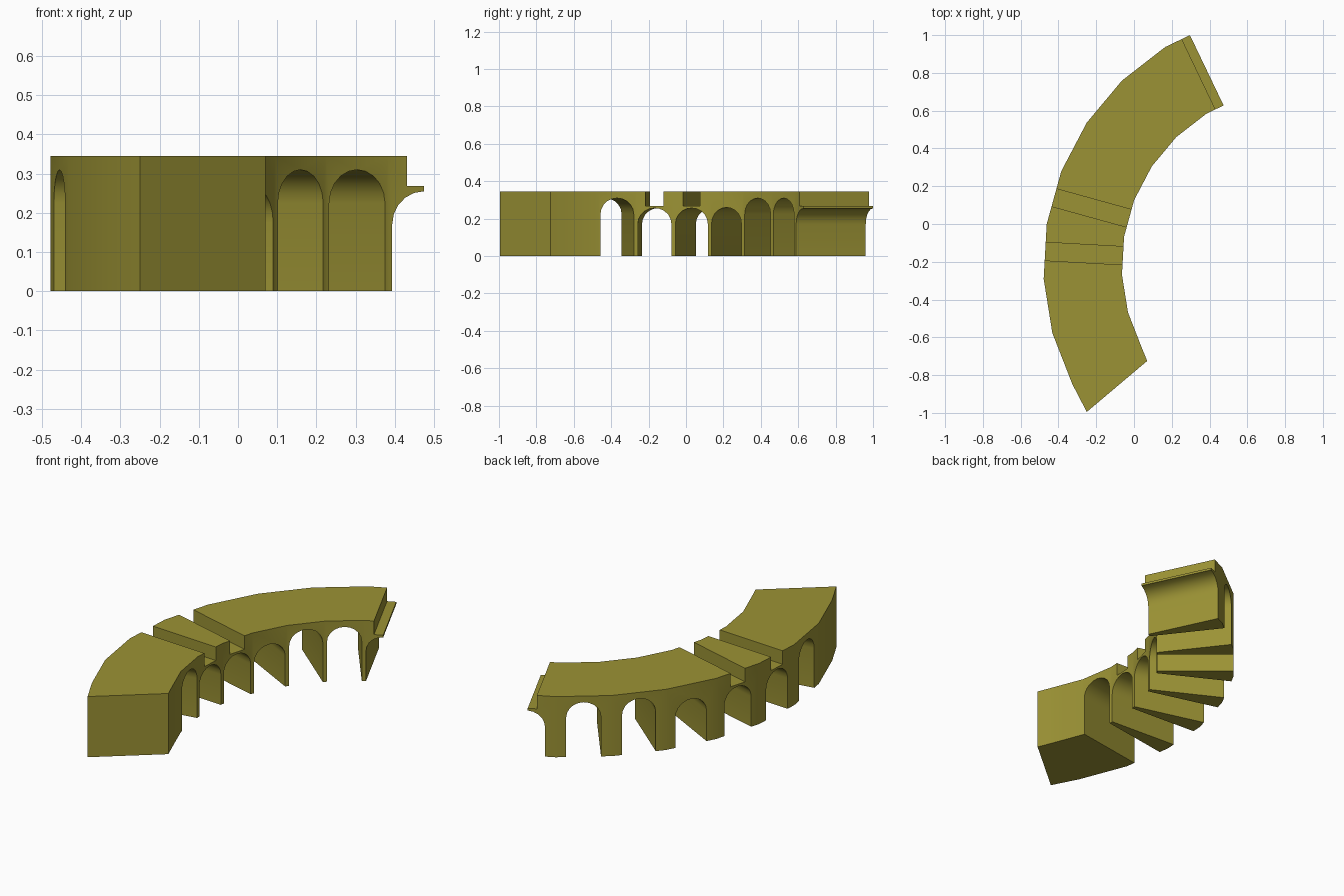
import bpy, bmesh, math

if "Cube" in bpy.data.objects:
    bpy.data.objects.remove(bpy.data.objects["Cube"])

# Plan layout: bridge follows a polygonal arc about (CX, CY)
CX, CY = 0.88, -0.22
R_OUT, R_IN = 1.36, 0.945
STEP, FIRST = 12.25, 121.7
HEIGHT = 0.345


def polar(r, deg):
    a = math.radians(deg)
    return CX + r * math.cos(a), CY + r * math.sin(a)


def loft(name, rings):
    """Closed solid through a list of equally sized vertex rings."""
    bm = bmesh.new()
    rows = [[bm.verts.new(p) for p in ring] for ring in rings]
    n = len(rows[0])
    for a, b in zip(rows, rows[1:]):
        for i in range(n):
            j = (i + 1) % n
            bm.faces.new((a[i], a[j], b[j], b[i]))
    bm.faces.new(rows[0])
    bm.faces.new(rows[-1])
    bmesh.ops.recalc_face_normals(bm, faces=bm.faces)
    mesh = bpy.data.meshes.new(name)
    bm.to_mesh(mesh)
    bm.free()
    obj = bpy.data.objects.new(name, mesh)
    bpy.context.collection.objects.link(obj)
    return obj


def radial_prism(name, deg, profile):
    """Extrude a (tangent, z) profile along the radius at an angle."""
    a = math.radians(deg)
    tx, ty = -math.sin(a), math.cos(a)
    rings = []
    for r in (0.86, 1.5):
        x, y = polar(r, deg)
        rings.append([(x + t * tx, y + t * ty, z) for t, z in profile])
    return loft(name, rings)


def arch_profile(crown, half=0.09, rise=0.085, segs=10):
    pts = [(half, -0.1)]
    for i in range(segs + 1):
        a = math.pi * i / segs
        pts.append((half * math.cos(a), crown - rise + rise * math.sin(a)))
    return pts + [(-half, -0.1)]


# Bridge body: broken end, polygon corners, slanted solid end
mid = math.cos(math.radians(STEP / 2))
plan = [(polar(R_OUT * mid, FIRST - STEP / 2), polar(R_IN * mid, FIRST - STEP / 2))]
plan += [(polar(R_OUT, FIRST + STEP * k), polar(R_IN, FIRST + STEP * k)) for k in range(8)]
plan.append(((-0.25, -0.995), (0.07, -0.725)))
bridge = loft("arched_bridge", [
    [(*o, 0), (*i, 0), (*i, HEIGHT), (*o, HEIGHT)] for o, i in plan])

# Arched openings, with lower crowns where the deck is broken
cutters = []
for k, crown in enumerate((0.255, 0.31, 0.31, 0.26, 0.257, 0.257, 0.31)):
    cutters.append(radial_prism("arch_cutter", FIRST + STEP * (k - 0.5), arch_profile(crown)))

# Gaps in the deck, leaving a thin slab below
for k in (0, 4, 5):
    cutters.append(radial_prism("gap_cutter", FIRST + STEP * (k - 0.5),
                                [(-0.048, 0.268), (0.048, 0.268), (0.048, 0.5), (-0.048, 0.5)]))

bpy.context.view_layer.objects.active = bridge
bridge.select_set(True)
for c in cutters:
    c.hide_render = True
    mod = bridge.modifiers.new("cut", 'BOOLEAN')
    mod.operation = 'DIFFERENCE'
    mod.solver = 'EXACT'
    mod.object = c
    bpy.ops.object.modifier_apply(modifier=mod.name)
    bpy.data.objects.remove(c, do_unlink=True)

# Smooth curves, crisp corners, olive stone
bpy.ops.object.shade_smooth_by_angle(angle=math.radians(40))
mat = bpy.data.materials.new("olive_stone")
mat.diffuse_color = (0.33, 0.29, 0.035, 1)
mat.use_nodes = True
mat.node_tree.nodes["Principled BSDF"].inputs["Base Color"].default_value = mat.diffuse_color
bridge.data.materials.append(mat)
